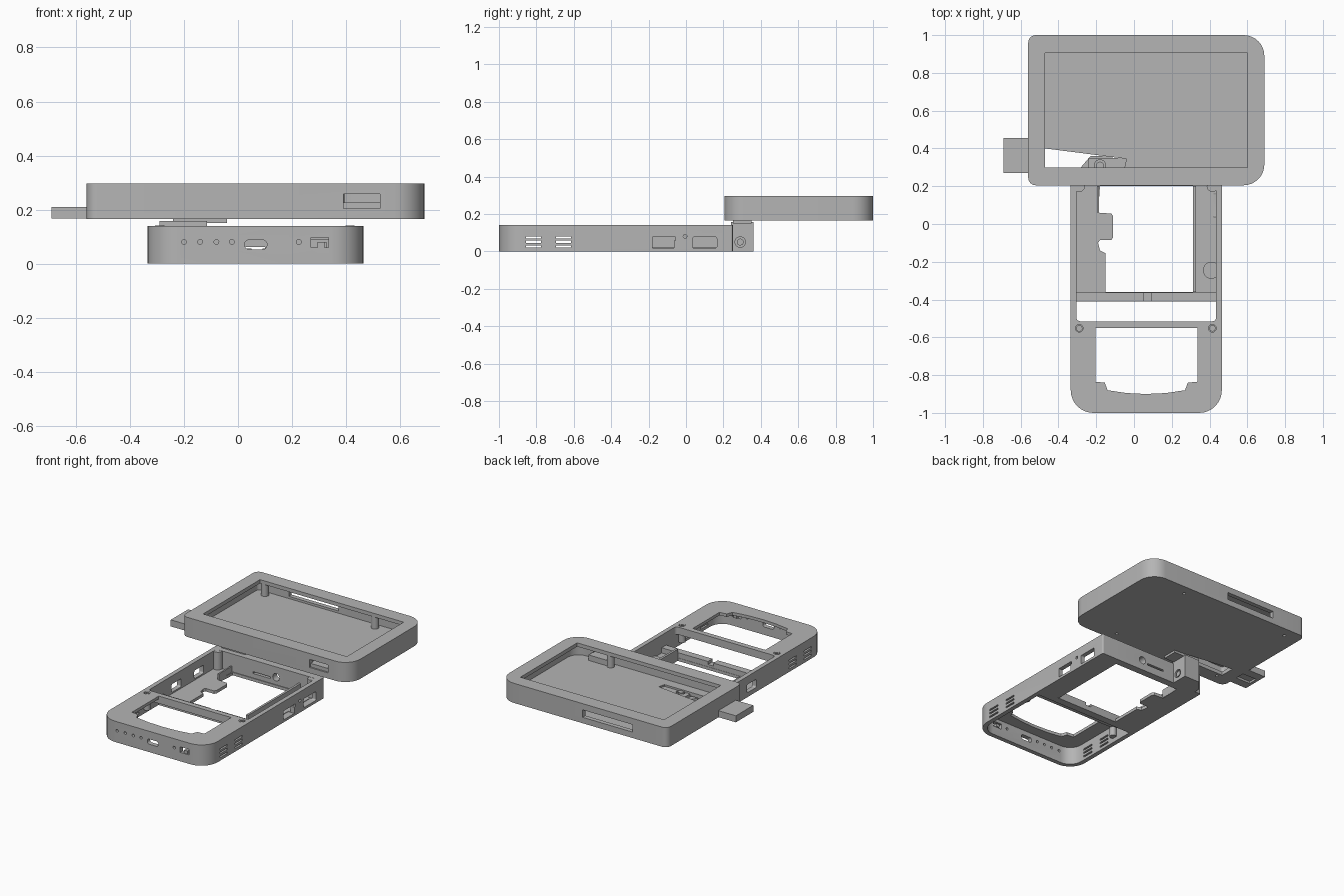
import bpy, bmesh
from math import sin, cos, pi

if "Cube" in bpy.data.objects:
    bpy.data.objects.remove(bpy.data.objects["Cube"])

GREY = (0.46, 0.46, 0.46, 1)
mat = bpy.data.materials.new("mid grey plastic")
mat.use_nodes = True
mat.diffuse_color = GREY
mat.node_tree.nodes["Principled BSDF"].inputs["Base Color"].default_value = GREY


def rrect(x0, x1, y0, y1, r=0.0, r_back=None, r_right=None, n=8):
    """Rounded rectangle; the back or the right pair of corners may differ."""
    rb = r if r_back is None else r_back
    radii = [r, r, rb, rb]
    if r_right is not None:
        radii[1] = radii[2] = r_right
    corners = [(x0, y0, 1, 1, 2), (x1, y0, -1, 1, 3), (x1, y1, -1, -1, 0), (x0, y1, 1, -1, 1)]
    pts = []
    for (x, y, sx, sy, q), rad in zip(corners, radii):
        if rad == 0:
            pts.append((x, y))
            continue
        for i in range(n + 1):
            a = (q + i / n) * pi / 2
            pts.append((x + sx * rad + rad * cos(a), y + sy * rad + rad * sin(a)))
    return pts


def circle(u, v, r, n=24):
    return [(u + r * cos(2 * pi * i / n), v + r * sin(2 * pi * i / n)) for i in range(n)]


def prism(name, pts, lo, hi, axis="z"):
    """Extrude a 2D outline along an axis."""
    place = {"z": lambda u, v, w: (u, v, w), "y": lambda u, v, w: (u, w, v),
             "x": lambda u, v, w: (w, u, v)}[axis]
    bm = bmesh.new()
    rings = [[bm.verts.new(place(u, v, w)) for u, v in pts] for w in (lo, hi)]
    bm.faces.new(rings[0])
    bm.faces.new(rings[1])
    for i in range(len(pts)):
        j = (i + 1) % len(pts)
        bm.faces.new((rings[0][i], rings[0][j], rings[1][j], rings[1][i]))
    bmesh.ops.recalc_face_normals(bm, faces=bm.faces)
    mesh = bpy.data.meshes.new(name)
    bm.to_mesh(mesh)
    bm.free()
    mesh.materials.append(mat)
    ob = bpy.data.objects.new(name, mesh)
    bpy.context.collection.objects.link(ob)
    return ob


def cut(ob, pts, lo, hi, axis="z"):
    """Subtract an extruded outline and discard the cutter."""
    tool = prism("cutter", pts, lo, hi, axis)
    tool.hide_render = True
    mod = ob.modifiers.new("cut", "BOOLEAN")
    mod.operation, mod.solver, mod.object = "DIFFERENCE", "EXACT", tool
    bpy.context.view_layer.objects.active = ob
    bpy.ops.object.modifier_apply(modifier=mod.name)
    bpy.data.objects.remove(tool)


# Base case: open-topped rear bay, open-bottomed front bay
base = prism("base_case", rrect(-0.335, 0.465, -1, 0.25, 0.12, r_back=0.01), 0, 0.14)
cut(base, rrect(-0.305, 0.435, -0.515, 0.205, 0.02), 0.02, 0.2)
cut(base, rrect(-0.305, 0.435, -0.97, -0.55, 0.09, r_back=0.0), -0.1, 0.12)
cut(base, rrect(-0.305, 0.435, -0.56, -0.41), -0.1, 0.09)

# Front window and the stepped opening in the rear floor
cut(base, [(-0.205, -0.55), (0.335, -0.55), (0.335, -0.835), (0.285, -0.84), (0.27, -0.88),
           (0.17, -0.895), (0.06, -0.9), (-0.04, -0.895), (-0.14, -0.88), (-0.155, -0.84),
           (-0.205, -0.835)], 0.1, 0.2)
cut(base, [(-0.15, -0.36), (0.32, -0.36), (0.32, 0.2), (-0.18, 0.2), (-0.19, 0.06),
           (-0.12, 0.055), (-0.11, 0.04), (-0.11, -0.07), (-0.12, -0.085), (-0.18, -0.085),
           (-0.19, -0.1), (-0.18, -0.14), (-0.15, -0.155)], -0.1, 0.1)

# Front wall: indicator holes, charging port, switch
for x in (-0.2, -0.14, -0.08, -0.023, 0.225):
    cut(base, circle(x, 0.08, 0.009, 12), -1.1, -0.95, "y")
cut(base, rrect(0.025, 0.107, 0.053, 0.087, 0.015), -1.1, -0.95, "y")
cut(base, rrect(0.27, 0.335, 0.06, 0.097), -1.1, -0.95, "y")
prism("switch_knob", rrect(0.295, 0.32, 0.06, 0.08), -0.995, -0.96, "y")

# Side walls: vents on both, ports
for lo, hi in ((-0.45, -0.29), (0.42, 0.55)):
    for y in (-0.855, -0.695):
        for z in (0.02, 0.046, 0.07):
            cut(base, rrect(y, y + 0.08, z, z + 0.011), lo, hi, "x")
cut(base, [(-0.178, 0.017), (-0.065, 0.017), (-0.065, 0.058), (-0.055, 0.06),
           (-0.055, 0.077), (-0.178, 0.077)], 0.42, 0.55, "x")
cut(base, rrect(0.035, 0.165, 0.017, 0.077, 0.01), 0.42, 0.55, "x")
cut(base, circle(-0.005, 0.08, 0.01, 12), 0.42, 0.55, "x")
for y in (-0.22, 0.02):
    cut(base, rrect(y - 0.05, y + 0.05, 0.03, 0.085, 0.01), -0.45, -0.29, "x")

# Rear wall: cable hole and slit
cut(base, circle(0.14, 0.07, 0.025), 0.18, 0.3, "y")
cut(base, rrect(-0.03, 0.1, 0.05, 0.062), 0.18, 0.3, "y")

# Screw bosses
for x in (-0.29, 0.415):
    prism("front_boss", circle(x, -0.552, 0.022), 0.03, 0.13)
    cut(base, circle(x, -0.552, 0.02), 0.132, 0.2)
    boss = prism("front_screw_ring", circle(x, -0.552, 0.017), 0.13, 0.141)
    cut(boss, circle(x, -0.552, 0.009), 0.134, 0.2)
    prism("rear_boss", circle(x, 0.2, 0.03), 0.01, 0.139)

# Rear bay ridges and pad
prism("side_ridge", rrect(0.312, 0.327, -0.36, 0.2), 0.002, 0.08)
bar = prism("cross_bar", rrect(-0.31, 0.44, -0.41, -0.362), 0.002, 0.055)
cut(bar, rrect(0.05, 0.09, -0.45, -0.3), 0.035, 0.1)
prism("round_pad", circle(0.41, -0.245, 0.045), 0.005, 0.03)
prism("left_ridge", rrect(-0.195, -0.185, 0.06, 0.2), 0.002, 0.06)

# Hinge between base and tray
block = prism("hinge_block", [(-0.29, 0.24), (-0.115, 0.24), (-0.115, 0.36), (-0.23, 0.36),
                              (-0.29, 0.29)], 0, 0.157)
cut(block, circle(0.29, 0.05, 0.028), -0.13, -0.1, "x")
prism("hinge_pin", circle(0.29, 0.05, 0.018), -0.14, -0.118, "x")
plate = prism("hinge_plate", rrect(-0.24, -0.04, 0.25, 0.35), 0.15, 0.178)
cut(plate, circle(-0.18, 0.31, 0.03), 0.165, 0.2)
prism("hinge_post", circle(-0.18, 0.31, 0.02), 0.15, 0.182)

# Display tray with a hollow inside and a rim around the top opening
tray = prism("display_tray", rrect(-0.56, 0.69, 0.205, 1, 0.04, r_right=0.11), 0.165, 0.297)
cut(tray, rrect(-0.53, 0.66, 0.235, 0.97, 0.02, r_right=0.08), 0.19, 0.272)
cut(tray, rrect(-0.47, 0.6, 0.3, 0.905), 0.26, 0.35)
cut(tray, [(-0.47, 0.3), (-0.05, 0.3), (-0.04, 0.345), (-0.47, 0.4)], 0.1, 0.2)
cut(tray, rrect(0.39, 0.525, 0.203, 0.257), 0.15, 0.25, "y")
cut(tray, rrect(-0.3, 0.07, 0.205, 0.255), 0.95, 1.1, "y")
prism("card_reader", rrect(0.385, 0.53, 0.185, 0.227), 0.215, 0.28, "y")
for x, y in ((-0.45, 0.93), (0.37, 0.93), (0.37, 0.272)):
    prism("tray_post", circle(x, y, 0.024), 0.18, 0.28)

# Small screw holes in the tray underside
for x in (-0.45, 0.37):
    for y in (0.272, 0.93):
        cut(tray, circle(x, y, 0.01, 12), 0.1, 0.18)

# Sliding tab on the tray side with a channel beneath
tab = prism("side_tab", rrect(-0.69, -0.55, 0.27, 0.455), 0.166, 0.21)
cut(tab, rrect(-0.67, -0.5, 0.33, 0.395), 0.1, 0.18)

# Smooth the rounded corners, keep hard edges crisp
for ob in bpy.context.scene.objects:
    ob.select_set(ob.type == "MESH")
bpy.context.view_layer.objects.active = base
bpy.ops.object.shade_smooth_by_angle(angle=0.5)
